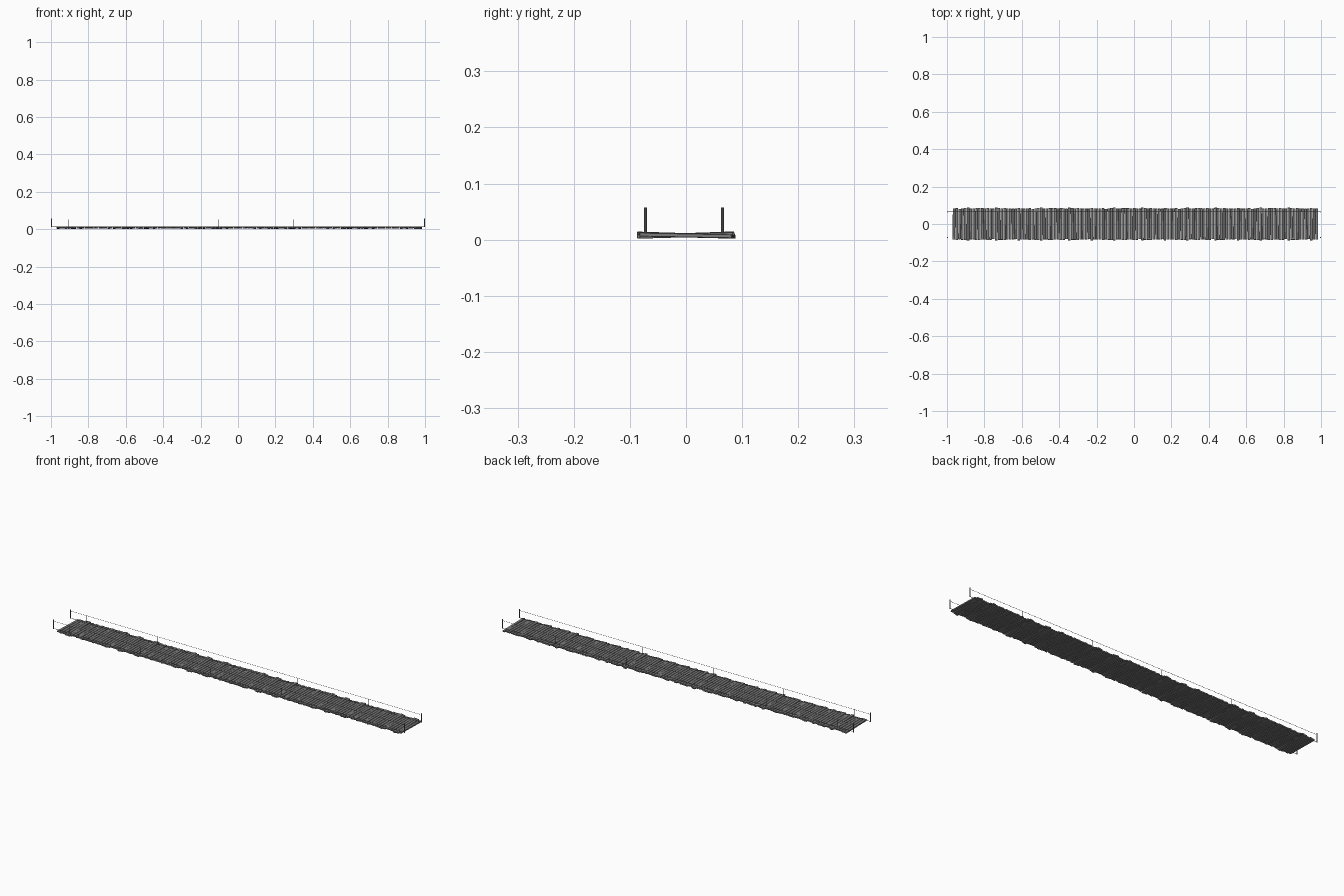
import bpy, bmesh, math, random
from mathutils import Matrix, Vector

if "Cube" in bpy.data.objects:
    bpy.data.objects.remove(bpy.data.objects["Cube"])

random.seed(7)
SECTIONS, PLANKS = 5, 26
X0, X1 = -0.97, 0.985
SEC = (X1 - X0) / SECTIONS
STEP = SEC / PLANKS
SIDES_Y = (-0.072, 0.065)

dark = bpy.data.materials.new("dark_wood")
dark.diffuse_color = (0.2, 0.2, 0.2, 1)
dark.use_nodes = True
dark.node_tree.nodes["Principled BSDF"].inputs["Base Color"].default_value = dark.diffuse_color


def finish(bm, name):
    me = bpy.data.meshes.new(name)
    bm.to_mesh(me)
    bm.free()
    me.materials.append(dark)
    ob = bpy.data.objects.new(name, me)
    bpy.context.collection.objects.link(ob)
    return ob


def repeat(ob, step):
    m = ob.modifiers.new("sections", 'ARRAY')
    m.count = SECTIONS
    m.use_relative_offset = False
    m.use_constant_offset = True
    m.constant_offset_displace = (step, 0, 0)


def rod(bm, a, b, r, sides=8):
    a, b = Vector(a), Vector(b)
    d = b - a
    rot = d.to_track_quat('Z', 'Y').to_matrix().to_4x4()
    bmesh.ops.create_cone(bm, cap_ends=True, segments=sides, radius1=r, radius2=r,
                          depth=d.length, matrix=Matrix.Translation((a + b) / 2) @ rot)


# one section of uneven planks, repeated along the bridge
bm = bmesh.new()
for i in range(PLANKS):
    half = random.uniform(0.081, 0.088)
    tilt = random.uniform(-0.035, 0.035)
    swell = 0.001 * math.sin(math.pi * i / PLANKS)
    mat = (Matrix.Translation((X0 + STEP * (i + 0.5), random.uniform(-0.0005, 0.0005), 0.0075 + swell))
           @ Matrix.Rotation(tilt, 4, 'X')
           @ Matrix.Rotation(random.uniform(-0.008, 0.008), 4, 'Z')
           @ Matrix.Diagonal((STEP * 0.92, 2 * half, 0.007, 1)))
    bmesh.ops.create_cube(bm, size=1, matrix=mat)
planks = finish(bm, "planks")
bev = planks.modifiers.new("worn_edges", 'BEVEL')
bev.width = 0.0008
bev.segments = 1
repeat(planks, SEC)

# long ropes that carry the deck, and thin hand ropes above them
for name, z, r in (("deck_ropes", 0.013, 0.001), ("hand_ropes", 0.050, 0.0007)):
    bm = bmesh.new()
    for y in SIDES_Y:
        rod(bm, (-0.998, y, z), (0.998, y, z), r)
    finish(bm, name)

# thin hangers between hand rope and deck, one pair per section
bm = bmesh.new()
for y in SIDES_Y:
    rod(bm, (-0.905, y, 0.012), (-0.905, y, 0.051), 0.001)
repeat(finish(bm, "hangers"), 0.4)

# end posts
bm = bmesh.new()
for x in (-0.997, 0.997):
    for y in SIDES_Y:
        rod(bm, (x, y, 0.011), (x, y, 0.057), 0.0027)
finish(bm, "end_posts")
